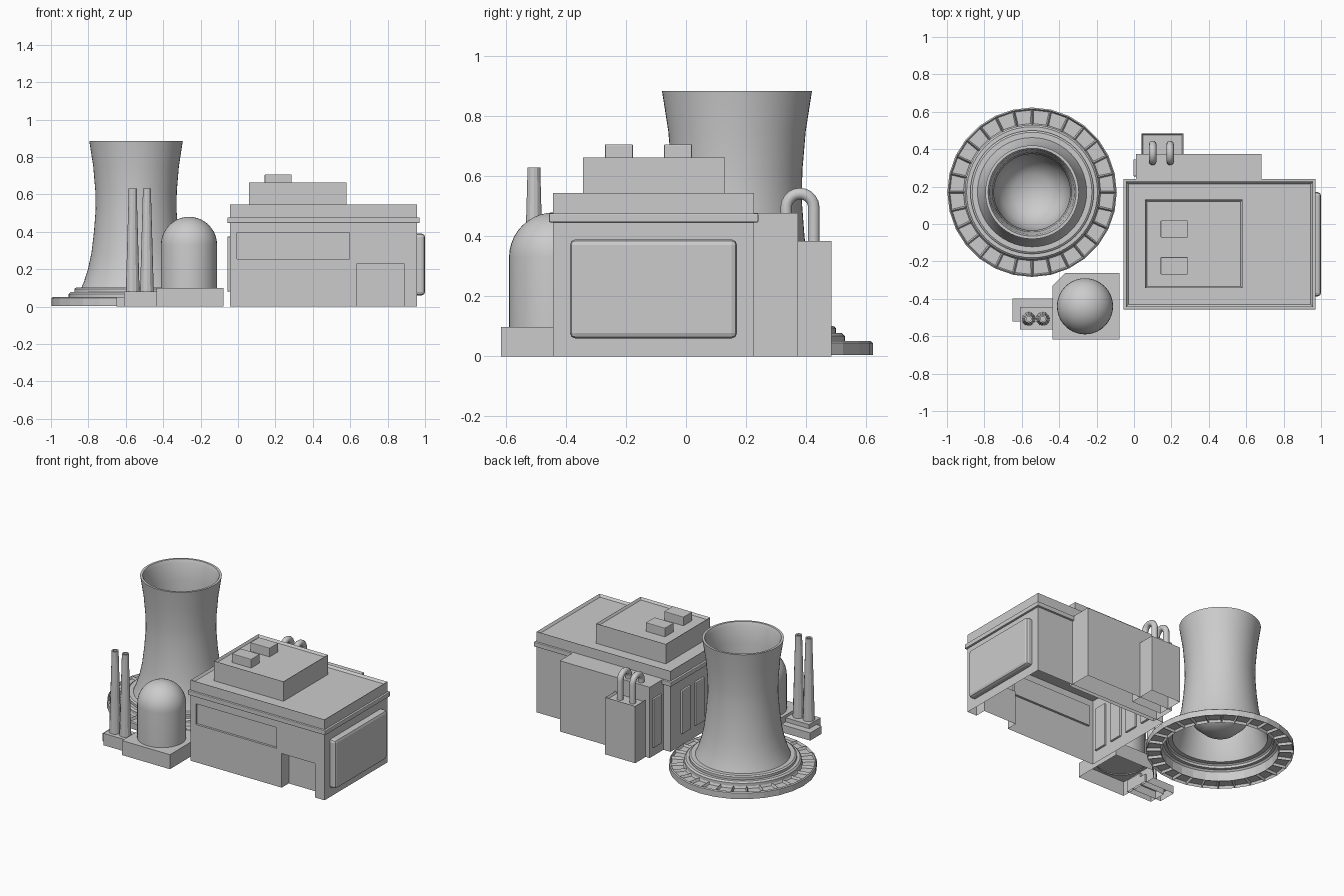
import bpy, bmesh
from math import pi, sin, cos, radians
from mathutils import Vector

if "Cube" in bpy.data.objects:
    bpy.data.objects.remove(bpy.data.objects["Cube"])


def finish(name, bm, smooth=False):
    bmesh.ops.remove_doubles(bm, verts=bm.verts, dist=1e-5)
    me = bpy.data.meshes.new(name)
    bm.to_mesh(me)
    bm.free()
    ob = bpy.data.objects.new(name, me)
    bpy.context.collection.objects.link(ob)
    if smooth:
        bpy.ops.object.select_all(action='DESELECT')
        ob.select_set(True)
        bpy.context.view_layer.objects.active = ob
        bpy.ops.object.shade_smooth_by_angle(angle=radians(32))
    return ob


def sink(bm, face, width, depth):
    """Inset a face and push it in, leaving a rim."""
    bmesh.ops.inset_individual(bm, faces=[face], thickness=width)
    n = face.normal.copy()
    bmesh.ops.translate(bm, verts=face.verts, vec=-n * depth)


def box(name, x, y, z, rim=0, depth=0.015, bevel=0, hollow=False):
    bm = bmesh.new()
    bmesh.ops.create_cube(bm, size=1)
    for v in bm.verts:
        v.co = Vector(((a[0] + a[1]) / 2 + c * (a[1] - a[0]) for a, c in zip((x, y, z), v.co)))
    bm.normal_update()
    top = next(f for f in bm.faces if f.normal.z > 0.9)
    if rim:
        sink(bm, top, rim, depth)
    if hollow:
        bm.normal_update()
        low = [f for f in bm.faces if f.normal.z < -0.9]
        bmesh.ops.delete(bm, geom=low, context='FACES_ONLY')
    ob = finish(name, bm)
    if bevel:
        m = ob.modifiers.new("bevel", 'BEVEL')
        m.width, m.segments = bevel, 2
    return ob


def prism(name, outline, z0, z1):
    bm = bmesh.new()
    lo = [bm.verts.new((x, y, z0)) for x, y in outline]
    hi = [bm.verts.new((x, y, z1)) for x, y in outline]
    bm.faces.new(hi)
    for i in range(len(lo)):
        j = (i + 1) % len(lo)
        bm.faces.new((lo[i], lo[j], hi[j], hi[i]))
    bmesh.ops.recalc_face_normals(bm, faces=bm.faces)
    return finish(name, bm)


def revolve(bm, profile, cx, cy, steps, closed=False):
    vs = [bm.verts.new((cx + r, cy, z)) for r, z in profile]
    pairs = list(zip(vs, vs[1:])) + ([(vs[-1], vs[0])] if closed else [])
    es = [bm.edges.new(p) for p in pairs]
    bmesh.ops.spin(bm, geom=vs + es, cent=(cx, cy, 0), axis=(0, 0, 1),
                   angle=2 * pi, steps=steps, use_duplicate=False)
    bmesh.ops.remove_doubles(bm, verts=bm.verts, dist=1e-5)
    bmesh.ops.recalc_face_normals(bm, faces=bm.faces)


# Cooling tower shell: stepped foot, waisted wall, rim, bowl-shaped inside
TX, TY = -0.545, 0.17
bm = bmesh.new()
revolve(bm, [(.36, .02), (.36, .068), (.35, .078), (.33, .078), (.33, .095), (.32, .102),
             (.292, .102), (.278, .135), (.257, .2), (.238, .29), (.225, .4), (.216, .52),
             (.218, .62), (.229, .75), (.25, .885), (.235, .885), (.226, .865), (.212, .75),
             (.204, .6), (.204, .4), (.195, .3), (.165, .21), (.1, .15), (0, .13)], TX, TY, 56)
finish("cooling_tower", bm, True)

# Base ring with a row of sunken cells above and below
bm = bmesh.new()
revolve(bm, [(.453, .004), (.453, .045), (.446, .051), (.36, .051), (.36, .004)],
        TX, TY, 28, closed=True)
bm.normal_update()
for f in [f for f in bm.faces if abs(f.normal.z) > 0.95]:
    sink(bm, f, 0.01, 0.016)
finish("tower_base_ring", bm)

# Main hall: open-bottomed walls, front wall gridded for window and door
X0, X1, Y0, Y1, H = -0.043, 0.957, -0.443, 0.227, 0.45
bm = bmesh.new()
def quad(*pts):
    return bm.faces.new([bm.verts.new(p) for p in pts])
quad((X1, Y0, 0), (X1, Y1, 0), (X1, Y1, H), (X1, Y0, H))
quad((X1, Y1, 0), (X0, Y1, 0), (X0, Y1, H), (X1, Y1, H))
quad((X0, Y1, 0), (X0, Y0, 0), (X0, Y0, H), (X0, Y1, H))
quad((X0, Y0, H), (X1, Y0, H), (X1, Y1, H), (X0, Y1, H))
xs = [X0, -0.005, 0.597, 0.637, 0.887, X1]
zs = [0, 0.23, 0.255, 0.395, H]
recess = {(1, 2): 0.015, (3, 0): 0.075}
for i in range(5):
    for k in range(4):
        a, b, c, d = xs[i], xs[i + 1], zs[k], zs[k + 1]
        ya = Y0 + recess.get((i, k), 0)
        quad((a, ya, c), (b, ya, c), (b, ya, d), (a, ya, d))
        if ya > Y0:
            quad((a, Y0, c), (a, ya, c), (a, ya, d), (a, Y0, d))
            quad((b, ya, c), (b, Y0, c), (b, Y0, d), (b, ya, d))
            quad((a, ya, d), (b, ya, d), (b, Y0, d), (a, Y0, d))
            if c > 0:
                quad((a, Y0, c), (b, Y0, c), (b, ya, c), (a, ya, c))
finish("main_hall", bm)

# Cornice, parapet, upper storey and roof units
box("cornice", (-0.057, 0.971), (-0.457, 0.241), (0.447, 0.477), bevel=0.004)
box("roof_parapet", (X0, X1), (Y0, Y1), (0.47, 0.545), rim=0.018)
box("upper_storey", (0.06, 0.58), (-0.343, 0.13), (0.52, 0.663), rim=0.014)
for i, y in enumerate((-0.27, -0.073)):
    box(f"roof_unit_{i + 1}", (0.143, 0.287), (y, y + 0.093), (0.64, 0.707), bevel=0.003)

# Side panels
box("right_side_panel", (0.94, 1.0), (-0.387, 0.17), (0.06, 0.39), bevel=0.018)
for i in range(4):
    y = 0.07 - 0.145 * i
    box(f"left_side_panel_{i + 1}", (-0.057, -0.03), (y - 0.048, y + 0.048), (0.08, 0.375), bevel=0.006)

# Rear annexes with two bent pipes
box("rear_annex", (0.01, 0.682), (0.2, 0.373), (0, 0.478), hollow=True)
box("rear_annex_panel", (-0.003, 0.02), (0.255, 0.345), (0.06, 0.39), bevel=0.005)
box("pipe_annex", (0.04, 0.264), (0.3, 0.485), (0, 0.385), rim=0.012, hollow=True)
for i, x in enumerate((0.10, 0.193)):
    cu = bpy.data.curves.new(f"pipe_{i + 1}", 'CURVE')
    cu.dimensions = '3D'
    cu.bevel_depth, cu.bevel_resolution = 0.02, 3
    yc, zc, r = 0.38, 0.497, 0.046
    pts = [(yc + r, 0.36)] + [(yc + r * cos(pi * t / 10), zc + r * sin(pi * t / 10))
                              for t in range(11)] + [(yc - r, 0.46)]
    sp = cu.splines.new('POLY')
    sp.points.add(len(pts) - 1)
    for p, (y, z) in zip(sp.points, pts):
        p.co = (x, y, z, 1)
    sp.use_smooth = True
    bpy.context.collection.objects.link(bpy.data.objects.new(f"pipe_{i + 1}", cu))

# Domed reactor vessel on its chamfered plinth
bm = bmesh.new()
R = 0.15
revolve(bm, [(R, 0.09)] + [(R * cos(pi / 2 * t / 10), 0.33 + R * sin(pi / 2 * t / 10))
                           for t in range(11)], -0.262, -0.44, 40)
finish("reactor_dome", bm, True)
prism("dome_plinth", [(-.435, -.617), (-.077, -.617), (-.077, -.262), (-.367, -.262), (-.435, -.33)], 0, 0.098)

# Twin chimneys on stepped blocks
box("chimney_block_low", (-0.65, -0.42), (-0.52, -0.397), (0, 0.052), hollow=True)
box("chimney_block_high", (-0.61, -0.42), (-0.565, -0.443), (0, 0.08), hollow=True)
for i, x in enumerate((-0.563, -0.487)):
    bm = bmesh.new()
    revolve(bm, [(.037, .07), (.022, .595), (.022, .63), (.013, .63), (.013, .58), (0, .58)],
            x, -0.507, 12)
    finish(f"chimney_{i + 1}", bm)
